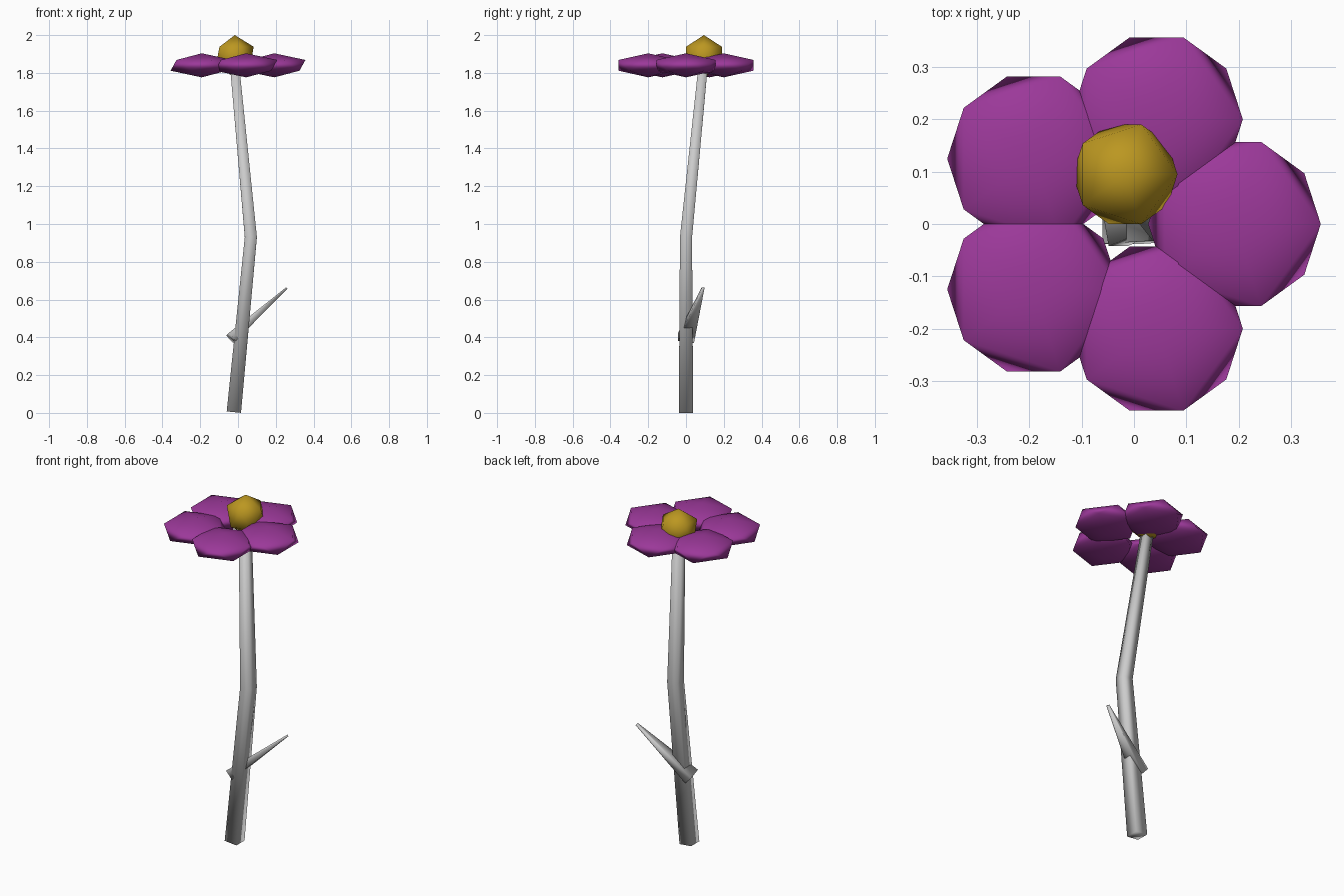
import bpy, bmesh
from mathutils import Vector

if "Cube" in bpy.data.objects:
    bpy.data.objects.remove(bpy.data.objects["Cube"])


def material(name, color):
    m = bpy.data.materials.new(name)
    m.diffuse_color = color
    m.use_nodes = True
    m.node_tree.nodes["Principled BSDF"].inputs["Base Color"].default_value = m.diffuse_color
    return m


def square_tube(name, path):
    """Four-sided tapering tube; path holds (centre, half width in y, half thickness)."""
    pts = [Vector(p[0]) for p in path]
    bm = bmesh.new()
    rings = []
    for i, (_, hw, ht) in enumerate(path):
        # average the neighbouring directions so joints are mitred
        d = Vector()
        if i > 0:
            d += (pts[i] - pts[i - 1]).normalized()
        if i < len(pts) - 1:
            d += (pts[i + 1] - pts[i]).normalized()
        d.normalize()
        t = Vector((0, 1, 0)).cross(d).normalized()
        w = d.cross(t)
        rings.append([bm.verts.new(pts[i] + t * ht * a + w * hw * b)
                      for a, b in ((-1, -1), (1, -1), (1, 1), (-1, 1))])
    for lo, hi in zip(rings, rings[1:]):
        for k in range(4):
            n = (k + 1) % 4
            bm.faces.new((lo[k], lo[n], hi[n], hi[k]))
    bm.faces.new(rings[0][::-1])
    bm.faces.new(rings[-1])
    bmesh.ops.recalc_face_normals(bm, faces=bm.faces)
    for f in bm.faces:
        f.smooth = True
    me = bpy.data.meshes.new(name)
    bm.to_mesh(me)
    bm.free()
    ob = bpy.data.objects.new(name, me)
    bpy.context.collection.objects.link(ob)
    return ob


def blob(name, centre, radius, flat, mat):
    """Smooth-shaded icosahedron, optionally flattened in z."""
    bpy.ops.mesh.primitive_ico_sphere_add(subdivisions=1, radius=radius, location=centre)
    ob = bpy.context.object
    ob.name = name
    ob.scale.z = flat
    bpy.ops.object.shade_smooth()
    ob.data.materials.append(mat)
    return ob


purple = material("petal_purple", (0.33, 0.04, 0.32, 1))
gold = material("centre_gold", (0.5, 0.31, 0.015, 1))

# Bent stem
square_tube("stem", [((-0.022, 0, 0.004), 0.038, 0.038),
                     ((0.068, 0, 0.93), 0.032, 0.032),
                     ((-0.022, 0.095, 1.88), 0.024, 0.024)])

# Pointed leaf growing through the stem
square_tube("leaf", [((-0.037, 0, 0.396), 0.043, 0.028),
                     ((0.257, 0.09, 0.66), 0.007, 0.005)])

# Five flattened petals
for i, (x, y) in enumerate([(0.192, 0), (0.043, 0.2), (-0.192, 0.125),
                            (-0.192, -0.125), (0.043, -0.2)]):
    blob(f"petal_{i + 1}", (x, y, 1.84), 0.1845, 0.345, purple)

# Flower centre
blob("flower_centre", (-0.017, 0.095, 1.888), 0.112, 1.0, gold)
